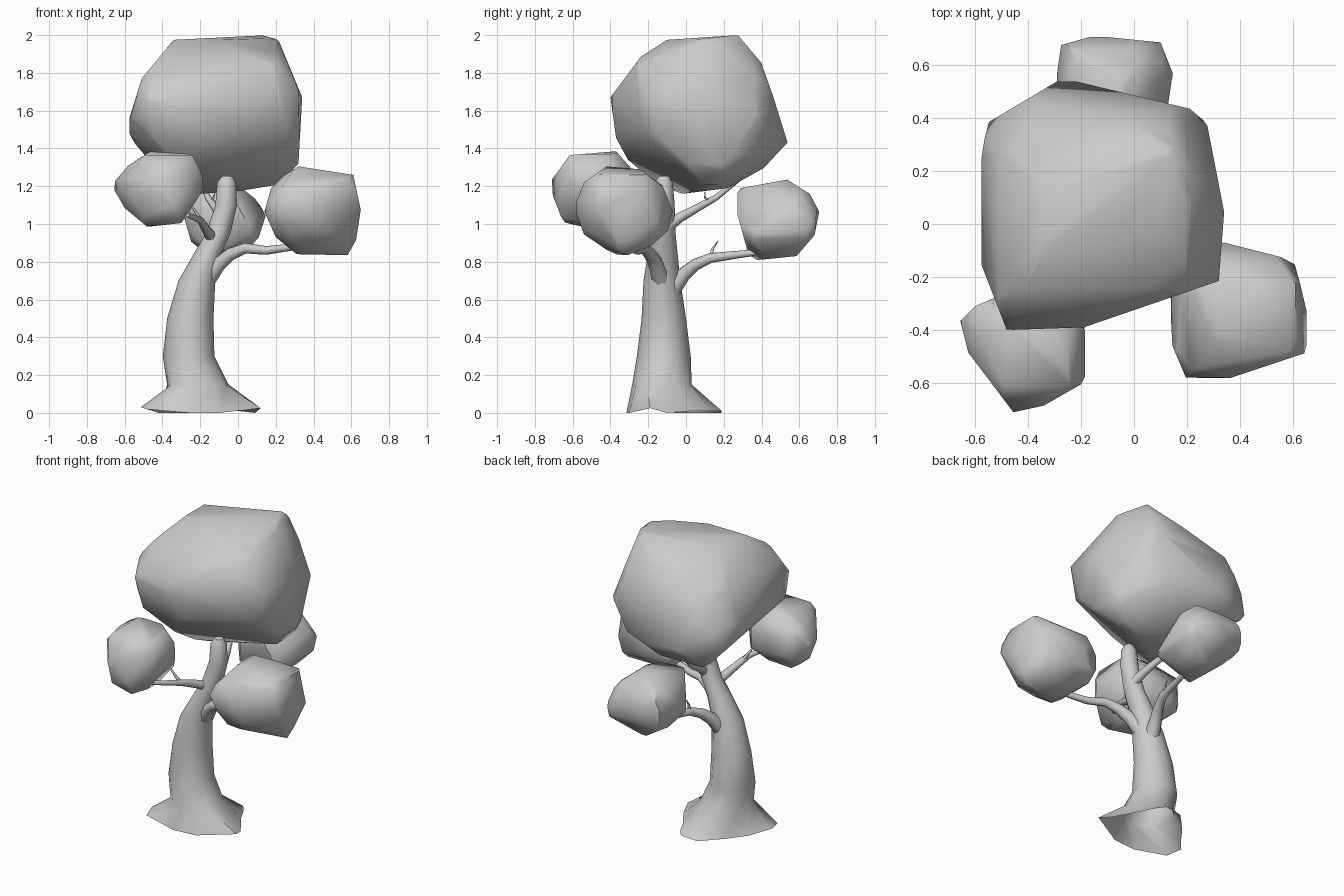
import bpy, bmesh, math
from mathutils import Vector


def finish(name, bm, angle):
    bmesh.ops.recalc_face_normals(bm, faces=bm.faces)
    me = bpy.data.meshes.new(name)
    bm.to_mesh(me)
    bm.free()
    ob = bpy.data.objects.new(name, me)
    bpy.context.collection.objects.link(ob)
    bpy.context.view_layer.objects.active = ob
    ob.select_set(True)
    bpy.ops.object.shade_smooth_by_angle(angle=math.radians(angle))
    ob.select_set(False)


def axes(turn, tilt):
    """Right and up directions of a carving direction."""
    t, e = math.radians(turn), math.radians(tilt)
    return (Vector((math.cos(t), math.sin(t), 0)),
            Vector((-math.sin(t) * math.sin(e), math.cos(t) * math.sin(e), math.cos(e))))


FRONT, SIDE, TOP = axes(0, 0), axes(90, 0), axes(0, 90)
DIAGONALS = (axes(35, 25), axes(215, 25), axes(145, -25))
CENTRE = Vector((0, 0, 1))


def carve(bm, outline, view, origin, mid, slack=0.0):
    right, up = view
    for p, q in zip(outline, outline[1:]):
        point = origin + right * p[0] + up * p[1]
        normal = (right * (q[1] - p[1]) + up * (p[0] - q[0])).normalized()
        if normal.dot(point - mid) < 0:
            normal.negate()
        bmesh.ops.bisect_plane(bm, geom=bm.verts[:] + bm.edges[:] + bm.faces[:], dist=1e-5,
                               plane_co=point + normal * slack, plane_no=normal, clear_outer=True)
        bmesh.ops.holes_fill(bm, edges=bm.edges[:], sides=0)


def foliage(name, front, side, top, diagonals):
    """Faceted clump carved from a block: three closed outlines, then diagonal ones."""
    xs, ys, zs = [p[0] for p in top], [p[1] for p in top], [p[1] for p in front]
    mid = Vector([(min(c) + max(c)) / 2 for c in (xs, ys, zs)])
    bm = bmesh.new()
    bmesh.ops.create_cube(bm, size=4)
    bmesh.ops.translate(bm, verts=bm.verts, vec=mid)
    for outline, view in ((front, FRONT), (side, SIDE), (top, TOP)):
        carve(bm, outline + outline[:1], view, Vector(), mid)
    for outline, view in zip(diagonals, DIAGONALS):
        carve(bm, outline, view, CENTRE, mid, 0.003)
    # tidy tiny facets and close as a convex shell
    bmesh.ops.remove_doubles(bm, verts=bm.verts, dist=0.025)
    pts = [v.co.copy() for v in bm.verts]
    bm.free()
    bm = bmesh.new()
    for p in pts:
        bm.verts.new(p)
    bmesh.ops.convex_hull(bm, input=bm.verts[:])
    bmesh.ops.delete(bm, geom=[v for v in bm.verts if not v.link_faces], context='VERTS')
    finish(name, bm, 65)


def loft(name, rings, angle=60, open_start=False):
    bm = bmesh.new()
    loops = [[bm.verts.new(p) for p in r] for r in rings]
    n = len(loops[0])
    for r, s in zip(loops, loops[1:]):
        for i in range(n):
            bm.faces.new((r[i], r[(i + 1) % n], s[(i + 1) % n], s[i]))
    if not open_start:
        bm.faces.new(loops[0][::-1])
    bm.faces.new(loops[-1])
    finish(name, bm, angle)


def branch(name, path, r0, r1, n=8):
    pts = [Vector(p) for p in path]
    rings = []
    for i, p in enumerate(pts):
        t = (pts[min(i + 1, len(pts) - 1)] - pts[max(i - 1, 0)]).normalized()
        ref = Vector((0.6, -0.7, 0.1)) if abs(t.z) > 0.9 else Vector((0, 0, 1))
        u = t.cross(ref).normalized()
        v = t.cross(u)
        r = r0 + (r1 - r0) * (i / (len(pts) - 1)) ** 0.7
        angs = [2 * math.pi * k / n for k in range(n)]
        rings.append([p + r * (u * math.cos(a) + v * math.sin(a)) for a in angs])
    loft(name, rings)


# trunk: uneven root outline, then z, x range, y range of each ring
ROOTS = [(0.09, -0.10, 0), (0.0, 0.03, 0.01), (-0.05, 0.13, 0.01), (-0.095, 0.19, 0.01),
         (-0.21, 0.185, 0), (-0.33, 0.06, 0), (-0.42, -0.06, 0), (-0.515, -0.17, 0.03),
         (-0.485, -0.27, 0.02), (-0.26, -0.315, 0), (-0.10, -0.30, 0), (0.12, -0.19, 0.025)]
SECTIONS = [(0.15, -0.375, -0.05, -0.285, 0.03), (0.30, -0.398, -0.125, -0.26, 0.025),
            (0.50, -0.375, -0.13, -0.235, 0.0), (0.70, -0.315, -0.12, -0.225, -0.03),
            (0.85, -0.23, -0.085, -0.20, -0.045), (0.95, -0.17, -0.04, -0.185, -0.055),
            (1.10, -0.12, -0.005, -0.17, -0.06), (1.22, -0.11, -0.01, -0.165, -0.07),
            (1.255, -0.085, -0.03, -0.145, -0.09)]
rings = [ROOTS]
for z, x0, x1, y0, y1 in SECTIONS:
    angs = [2 * math.pi * k / 12 for k in range(12)]
    rings.append([((x0 + x1) / 2 + (x1 - x0) / 2 * math.cos(a),
                   (y0 + y1) / 2 + (y1 - y0) / 2 * math.sin(a), z) for a in angs])
loft("trunk", rings, open_start=True)

# branches and twigs
branch("right_branch", [(-0.17, -0.13, 0.70), (-0.10, -0.16, 0.79), (-0.04, -0.19, 0.84),
                        (0.04, -0.22, 0.872), (0.15, -0.26, 0.86), (0.30, -0.31, 0.88)], 0.052, 0.018)
branch("back_branch", [(-0.20, -0.07, 0.66), (-0.18, -0.01, 0.735), (-0.15, 0.05, 0.785),
                       (-0.12, 0.13, 0.82), (-0.10, 0.25, 0.835), (-0.08, 0.38, 0.85)], 0.05, 0.016)
branch("upper_branch", [(-0.07, -0.11, 0.98), (-0.09, -0.03, 1.035), (-0.12, 0.06, 1.085),
                        (-0.16, 0.16, 1.14), (-0.21, 0.32, 1.27)], 0.035, 0.012)
branch("left_branch", [(-0.12, -0.11, 0.91), (-0.155, -0.19, 0.95), (-0.18, -0.29, 0.99),
                       (-0.20, -0.38, 1.02), (-0.27, -0.51, 1.05)], 0.036, 0.014)
branch("back_twig", [(-0.12, 0.13, 0.82), (-0.12, 0.142, 0.87), (-0.12, 0.17, 0.91)], 0.013, 0.003, 6)
branch("upper_twig", [(-0.14, 0.12, 1.12), (-0.13, 0.10, 1.14), (-0.12, 0.10, 1.17)], 0.01, 0.003, 6)
branch("left_twig", [(-0.19, -0.33, 1.0), (-0.215, -0.35, 1.05), (-0.25, -0.36, 1.10)], 0.014, 0.005, 6)

# foliage clumps: front (x, z), right side (y, z), top (x, y), then diagonal outlines
foliage("main_canopy",
        [(-0.34, 1.975), (0.16, 2.0), (0.21, 1.985), (0.34, 1.67), (0.32, 1.32), (0.22, 1.21),
         (0.01, 1.175), (-0.20, 1.16), (-0.51, 1.37), (-0.575, 1.46), (-0.575, 1.56), (-0.51, 1.77)],
        [(0.275, 2.0), (0.41, 1.84), (0.46, 1.68), (0.545, 1.44), (0.36, 1.24), (0.22, 1.19),
         (-0.05, 1.155), (-0.285, 1.30), (-0.37, 1.455), (-0.40, 1.67), (-0.24, 1.885), (-0.10, 1.975)],
        [(-0.27, 0.55), (0.21, 0.435), (0.275, 0.38), (0.34, 0.045), (0.32, -0.215), (-0.19, -0.39),
         (-0.48, -0.40), (-0.575, -0.155), (-0.575, 0.25), (-0.555, 0.38)],
        ([(-0.576, 0.742), (-0.20, 1.027), (0.29, 0.967), (0.364, 0.803), (0.436, 0.585),
          (0.376, 0.306), (0.29, 0.167), (-0.315, 0.197), (-0.57, 0.39), (-0.624, 0.573)],
         [(-0.442, 0.458), (-0.255, 0.906), (-0.085, 0.912), (0.321, 0.876), (0.497, 0.773),
          (0.624, 0.603), (0.594, 0.445), (0.115, 0.027), (-0.158, 0.106), (-0.352, 0.245), (-0.442, 0.458)],
         [(0.067, 0.136), (-0.345, 0.44), (-0.382, 0.645), (-0.121, 0.96), (0.055, 1.027),
          (0.533, 0.73), (0.642, 0.518), (0.673, 0.348)]))
foliage("left_foliage",
        [(-0.58, 1.31), (-0.465, 1.385), (-0.245, 1.37), (-0.185, 1.255), (-0.185, 1.18),
         (-0.30, 1.005), (-0.48, 0.985), (-0.60, 1.085), (-0.655, 1.18), (-0.65, 1.23)],
        [(-0.615, 1.365), (-0.37, 1.385), (-0.295, 1.30), (-0.27, 1.16), (-0.38, 0.99),
         (-0.55, 0.985), (-0.65, 1.01), (-0.705, 1.15), (-0.71, 1.235)],
        [(-0.655, -0.365), (-0.60, -0.31), (-0.53, -0.28), (-0.28, -0.29), (-0.185, -0.40),
         (-0.185, -0.575), (-0.20, -0.605), (-0.34, -0.685), (-0.455, -0.71), (-0.625, -0.485)],
        ([(-0.79, 0.197), (-0.655, 0.336), (-0.473, 0.306), (-0.364, 0.142), (-0.352, 0.015),
          (-0.48, -0.08), (-0.642, -0.13), (-0.758, -0.064), (-0.79, 0.09)],
         [(0.612, 0.482), (0.727, 0.452), (0.788, 0.367), (0.788, 0.197), (0.74, 0.076),
          (0.636, 0.027), (0.497, 0.076), (0.37, 0.167)],
         [(-0.182, 0.045), (-0.23, -0.106), (-0.164, -0.348), (0.006, -0.342)]))
foliage("right_foliage",
        [(0.32, 1.305), (0.61, 1.26), (0.65, 1.075), (0.625, 0.915), (0.58, 0.835),
         (0.31, 0.84), (0.20, 0.93), (0.14, 1.065), (0.175, 1.19), (0.235, 1.25)],
        [(-0.42, 1.305), (-0.245, 1.29), (-0.125, 1.205), (-0.07, 1.07), (-0.095, 0.965), (-0.19, 0.88),
         (-0.31, 0.835), (-0.385, 0.84), (-0.54, 0.945), (-0.58, 1.05), (-0.58, 1.12), (-0.54, 1.22)],
        [(0.34, -0.07), (0.555, -0.125), (0.61, -0.155), (0.655, -0.345), (0.65, -0.485),
         (0.365, -0.58), (0.20, -0.59), (0.145, -0.46), (0.135, -0.28), (0.20, -0.12)],
        ([(-0.17, -0.136), (-0.133, -0.076), (0.073, 0.106), (0.364, 0.027), (0.406, -0.185),
          (0.303, -0.397), (-0.048, -0.33), (-0.121, -0.239), (-0.17, -0.136)],
         [],
         [(-0.812, 0.10), (-0.721, 0.276), (-0.588, 0.348), (-0.315, 0.245), (-0.212, 0.045),
          (-0.297, -0.118), (-0.497, -0.197), (-0.691, -0.10), (-0.812, 0.10)]))
foliage("back_foliage",
        [(-0.29, 1.05), (-0.22, 1.18), (-0.05, 1.235), (0.08, 1.20), (0.155, 1.07),
         (0.11, 0.93), (0.04, 0.85), (-0.05, 0.805), (-0.15, 0.81), (-0.24, 0.88)],
        [(0.29, 1.19), (0.535, 1.235), (0.655, 1.16), (0.705, 1.065), (0.68, 0.94),
         (0.585, 0.83), (0.34, 0.805), (0.265, 1.075), (0.27, 1.16)],
        [(-0.275, 0.675), (-0.15, 0.71), (0.10, 0.685), (0.16, 0.535), (0.13, 0.40),
         (0.05, 0.27), (-0.18, 0.28), (-0.28, 0.40), (-0.295, 0.535)],
        ([(0.394, 0.336), (0.473, 0.221), (0.448, 0.106), (0.364, 0.027)],
         [(-0.479, -0.203), (-0.43, -0.094), (-0.315, 0.027), (-0.158, 0.058), (-0.006, 0.027),
          (0.036, -0.094), (-0.006, -0.239), (-0.109, -0.33), (-0.248, -0.385), (-0.40, -0.30)],
         [(0.152, 0.167), (0.242, 0.33), (0.358, 0.397), (0.642, 0.276), (0.63, 0.16),
          (0.491, 0.003), (0.321, -0.07), (0.188, 0.027)]))
